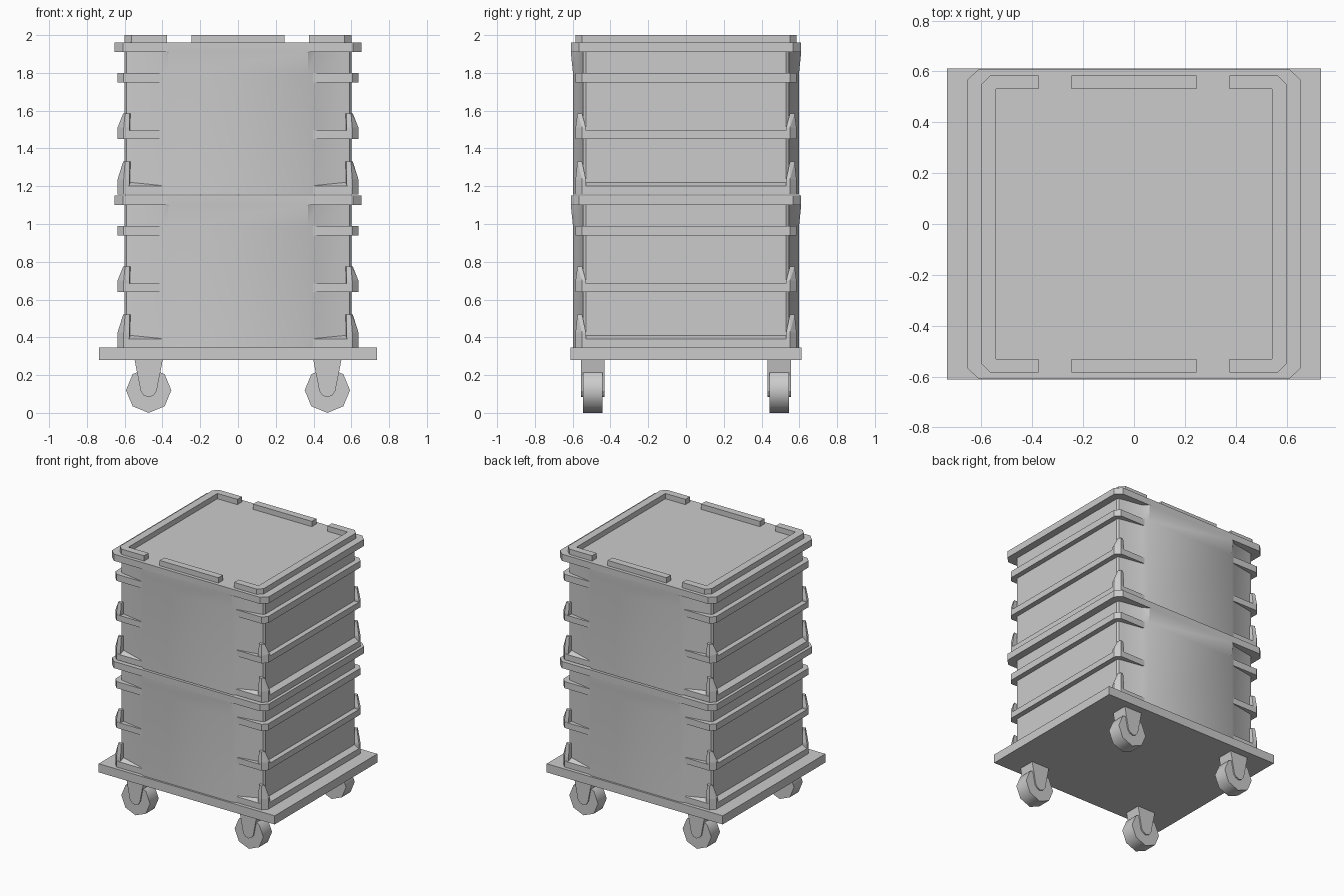
import bpy, bmesh
from math import radians
from mathutils import Matrix

if "Cube" in bpy.data.objects:
    bpy.data.objects.remove(bpy.data.objects["Cube"], do_unlink=True)

grey = bpy.data.materials.new("light_grey_plastic")
grey.use_nodes = True
COLOUR = (0.6, 0.6, 0.6, 1)
grey.diffuse_color = COLOUR
grey.node_tree.nodes["Principled BSDF"].inputs["Base Color"].default_value = COLOUR


def finish(name, bm, smooth=None):
    bmesh.ops.recalc_face_normals(bm, faces=bm.faces)
    mesh = bpy.data.meshes.new(name)
    bm.to_mesh(mesh)
    bm.free()
    mesh.materials.append(grey)
    ob = bpy.data.objects.new(name, mesh)
    bpy.context.collection.objects.link(ob)
    if smooth:
        bpy.ops.object.select_all(action='DESELECT')
        ob.select_set(True)
        bpy.context.view_layer.objects.active = ob
        bpy.ops.object.shade_smooth_by_angle(angle=radians(smooth))
    return ob


def loft(name, rings, smooth=None):
    """Join stacked outlines, given as (points, height), into a closed solid."""
    bm = bmesh.new()
    loops = [[bm.verts.new((x, y, z)) for x, y in pts] for pts, z in rings]
    bm.faces.new(loops[0])
    bm.faces.new(loops[-1])
    n = len(loops[0])
    for a, b in zip(loops, loops[1:]):
        for i in range(n):
            j = (i + 1) % n
            bm.faces.new((a[i], a[j], b[j], b[i]))
    return finish(name, bm, smooth)


def prism(name, pts, z0, z1):
    return loft(name, [(pts, z0), (pts, z1)])


def hull(name, points):
    bm = bmesh.new()
    for p in points:
        bm.verts.new(p)
    bmesh.ops.convex_hull(bm, input=bm.verts)
    return finish(name, bm)


def outline(quarter):
    """Mirror a quarter outline (side to front order) into all four corners."""
    half = quarter + [(-x, y) for x, y in reversed(quarter)]
    return half + [(-x, -y) for x, y in half]


def rect(x0, x1, y0, y1):
    return [(x0, y0), (x1, y0), (x1, y1), (x0, y1)]


def body_plan(panel_y):
    return outline([(.6, .53), (.59, .544), (.565, .55), (.41, .578), (.37, panel_y)])


CORNERS = [(sx, sy) for sx in (-1, 1) for sy in (-1, 1)]
RIDGE = outline([(.638, .55), (.605, .585)])
INNER = outline([(.6, .535), (.58, .55)])
RIM = outline([(.655, .567), (.61, .61)])


def crate(label, z):
    # Shell with proud front and back panels that flare into the rim
    loft(label + "_crate_body",
         [(body_plan(.598), z), (body_plan(.598), z + .64),
          (body_plan(.61), z + .755), (body_plan(.61), z + .805)], 30)
    prism(label + "_crate_rim", RIM, z + .755, z + .805)
    # Reinforcing ridges
    prism(label + "_upper_ridge", RIDGE, z + .595, z + .645)
    prism(label + "_middle_ridge", RIDGE, z + .295, z + .34)
    loft(label + "_base_flange", [(RIDGE, z), (RIDGE, z + .045), (INNER, z + .065)])
    # Tapered gussets standing on the ridges at each corner
    for base, low, high in ((z + .04, .04, .135), (z + .335, .02, .095)):
        for sx, sy in CORNERS:
            pts = [(x, y, base + h) for h in (0, low) for x, y in
                   ((.638, .53), (.638, .55), (.605, .585), (.575, .58), (.57, .53))]
            pts += [(x, y, base + high) for x, y in
                    ((.608, .55), (.598, .575), (.575, .57), (.57, .55))]
            hull(label + "_corner_gusset", [(sx * x, sy * y, h) for x, y, h in pts])


# Dolly deck
prism("dolly_deck", rect(-.735, .735, -.612, .612), .28, .345)

# Casters
for sx, sy in CORNERS:
    cx, cy = sx * .473, sy * .493
    bm = bmesh.new()
    place = Matrix.Translation((cx, cy, .12)) @ Matrix.Rotation(radians(90), 4, 'X')
    bmesh.ops.create_cone(bm, cap_ends=True, segments=8, radius1=.12, radius2=.12,
                          depth=.104, matrix=place)
    finish("caster_wheel", bm, 50)
    for side in (-1, 1):
        profile = [(.075, .285), (.042, .115), (.025, .092), (0, .083)]
        hull("caster_fork_arm",
             [(cx + m * x, cy + side * y, h) for x, h in profile
              for m in (-1, 1) for y in (.05, .062)])
    hull("caster_fork_bridge",
         [(cx + m * x, cy + y, h) for x, h in ((.075, .285), (.06, .205))
          for m in (-1, 1) for y in (-.06, .06)])

# Two stacked crates
crate("lower", .345)
crate("upper", 1.155)

# Stacking rails on the top
for s in (-1, 1):
    rail = [(.376, .584), (.565, .584), (.6, .55), (.6, -.55), (.565, -.584), (.376, -.584),
            (.376, -.53), (.543, -.53), (.543, .53), (.376, .53)]
    prism("side_stacking_rail", [(s * x, y) for x, y in rail], 1.955, 2)
    prism("centre_stacking_rail", rect(-.245, .245, s * .53, s * .584), 1.955, 2)
